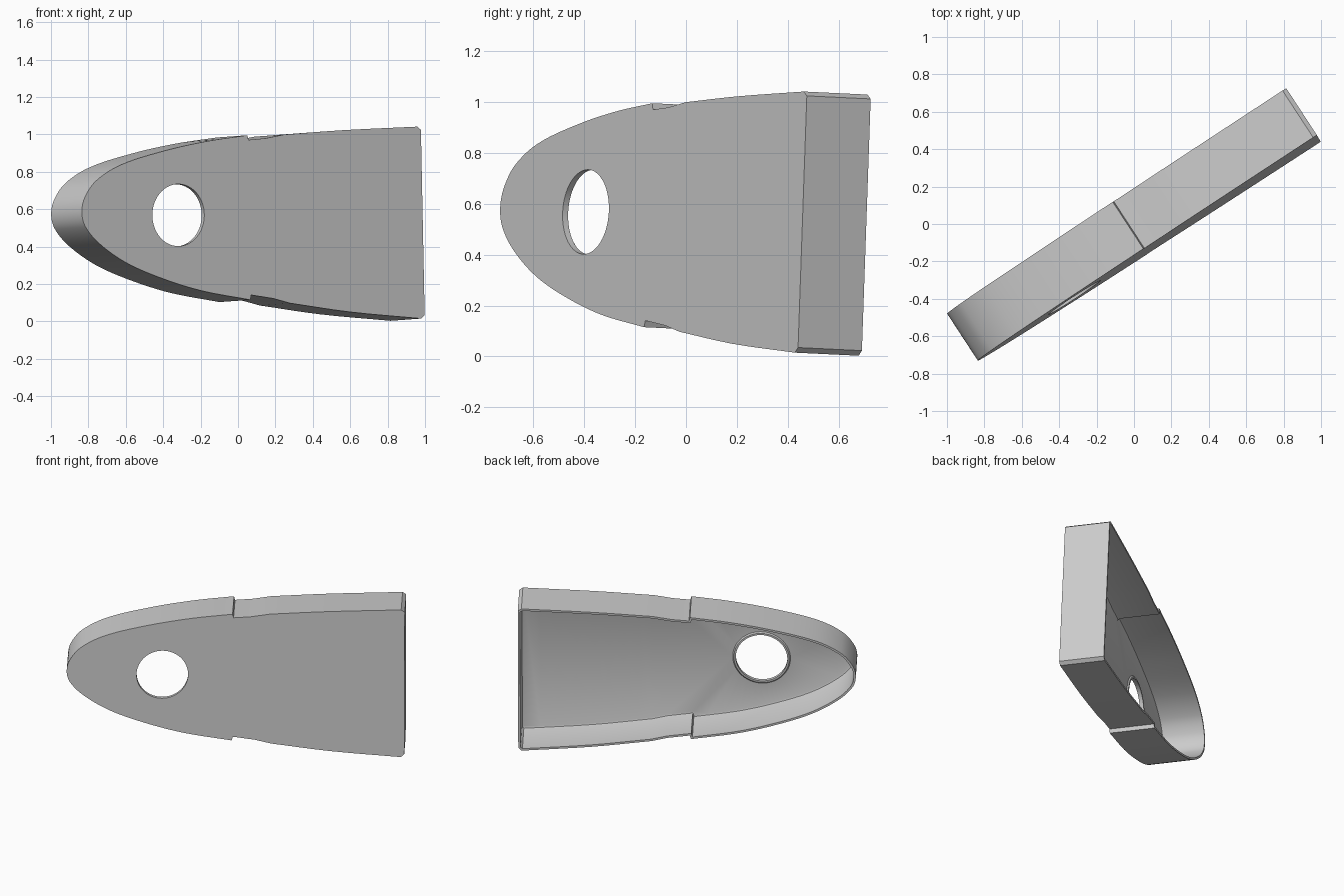
import bpy, bmesh, math
from mathutils import Vector
from mathutils.geometry import interpolate_bezier

cube = bpy.data.objects.get("Cube")
if cube:
    bpy.data.objects.remove(cube)

COS = 0.837                              # plan rotation of the shell
BACK = Vector((-0.547, COS, -0.04)).normalized()
DEPTH, WALL, FLOOR = 0.30, 0.014, 0.018

grey = bpy.data.materials.new("light grey")
grey.use_nodes = True
colour = (0.6, 0.6, 0.6, 1)
grey.diffuse_color = colour
grey.node_tree.nodes["Principled BSDF"].inputs["Base Color"].default_value = colour


def place(p, d):
    """Point of the slanted front plane, pushed back by d."""
    x, z = p.x * COS, p.y
    return Vector((x, 0.653 * x + 0.048 * z - 0.213, z)) + BACK * d


def smooth_path(pts, steps):
    """Smooth curve through the points."""
    out = []
    for i in range(len(pts) - 1):
        a, b = pts[i], pts[i + 1]
        before, after = pts[max(i - 1, 0)], pts[min(i + 2, len(pts) - 1)]
        size = (b - a).length / 3
        h1 = a + (b - before).normalized() * size
        h2 = b - (after - a).normalized() * size
        out += [Vector(v[:2]) for v in interpolate_bezier(a, h1, h2, b, steps + 1)[:-1]]
    return out + [pts[-1]]


def inset(loop, d):
    """Mitred inward offset of a clockwise loop."""
    out = []
    for i, p in enumerate(loop):
        e1 = (p - loop[i - 1]).normalized()
        e2 = (loop[(i + 1) % len(loop)] - p).normalized()
        n1, n2 = Vector((e1.y, -e1.x)), Vector((e2.y, -e2.x))
        out.append(p + (n1 + n2) * d / (1 + n1.dot(n2)))
    return out


def flat(pts):
    return [Vector((x / COS, z)) for x, z in pts]


# Outline: rounded nose, then the notched sides and chamfered end
nose = smooth_path(flat([
    (0.065, 0.115), (-0.2, 0.165), (-0.42, 0.235), (-0.6, 0.315), (-0.74, 0.415),
    (-0.815, 0.505), (-0.835, 0.58), (-0.82, 0.66), (-0.76, 0.75), (-0.63, 0.835),
    (-0.4, 0.91), (-0.17, 0.962), (0.05, 0.995)]), 6)
top_side = flat([(0.056, 0.97), (0.15, 0.979), (0.25, 0.999)])
top_run = smooth_path(flat([(0.25, 0.999), (0.56, 1.022), (0.958, 1.041)]), 4)[1:]
end = flat([(0.978, 1.024), (0.998, 0.035)])
bottom_run = smooth_path(flat([(0.98, 0.015), (0.6, 0.05), (0.28, 0.097)]), 4)
bottom_side = flat([(0.19, 0.122), (0.071, 0.141)])
outline = nose + top_side + top_run + end + bottom_run + bottom_side

bm = bmesh.new()


def ring(loop, d):
    return [bm.verts.new(place(p, d)) for p in loop]


def bridge(rings):
    for a, b in zip(rings, rings[1:]):
        for i in range(len(a)):
            j = (i + 1) % len(a)
            bm.faces.new((a[i], a[j], b[j], b[i]))


def circle(r, count=64):
    centre = Vector((-0.319 / COS, 0.568))
    return [centre + r * Vector((math.cos(t), math.sin(t)))
            for t in (math.tau * i / count for i in range(count))]


def fill_between(a, b):
    edges = [bm.edges.get((r[i - 1], r[i])) for r in (a, b) for i in range(len(r))]
    bmesh.ops.triangle_fill(bm, edges=edges, use_beauty=True, normal=BACK)


# Outer wall, rim, inner wall and floor fillet
walls = [ring(inset(outline, o), d) for o, d in (
    (0, 0), (0, DEPTH), (WALL, DEPTH), (WALL, FLOOR + 0.014),
    (WALL + 0.004, FLOOR + 0.004), (WALL + 0.014, FLOOR))]
bridge(walls)
# Round hole with a low collar on the inside
hole = [ring(circle(r), d) for r, d in (
    (0.166, 0), (0.166, 0.026), (0.178, 0.026), (0.186, FLOOR))]
bridge(hole)
fill_between(walls[0], hole[0])
fill_between(walls[-1], hole[-1])
bmesh.ops.recalc_face_normals(bm, faces=bm.faces[:])

mesh = bpy.data.meshes.new("hollow_shell")
bm.to_mesh(mesh)
bm.free()
mesh.materials.append(grey)
shell = bpy.data.objects.new("hollow_shell", mesh)
bpy.context.collection.objects.link(shell)
bpy.context.view_layer.objects.active = shell
shell.select_set(True)
bpy.ops.object.shade_smooth_by_angle(angle=math.radians(35))
